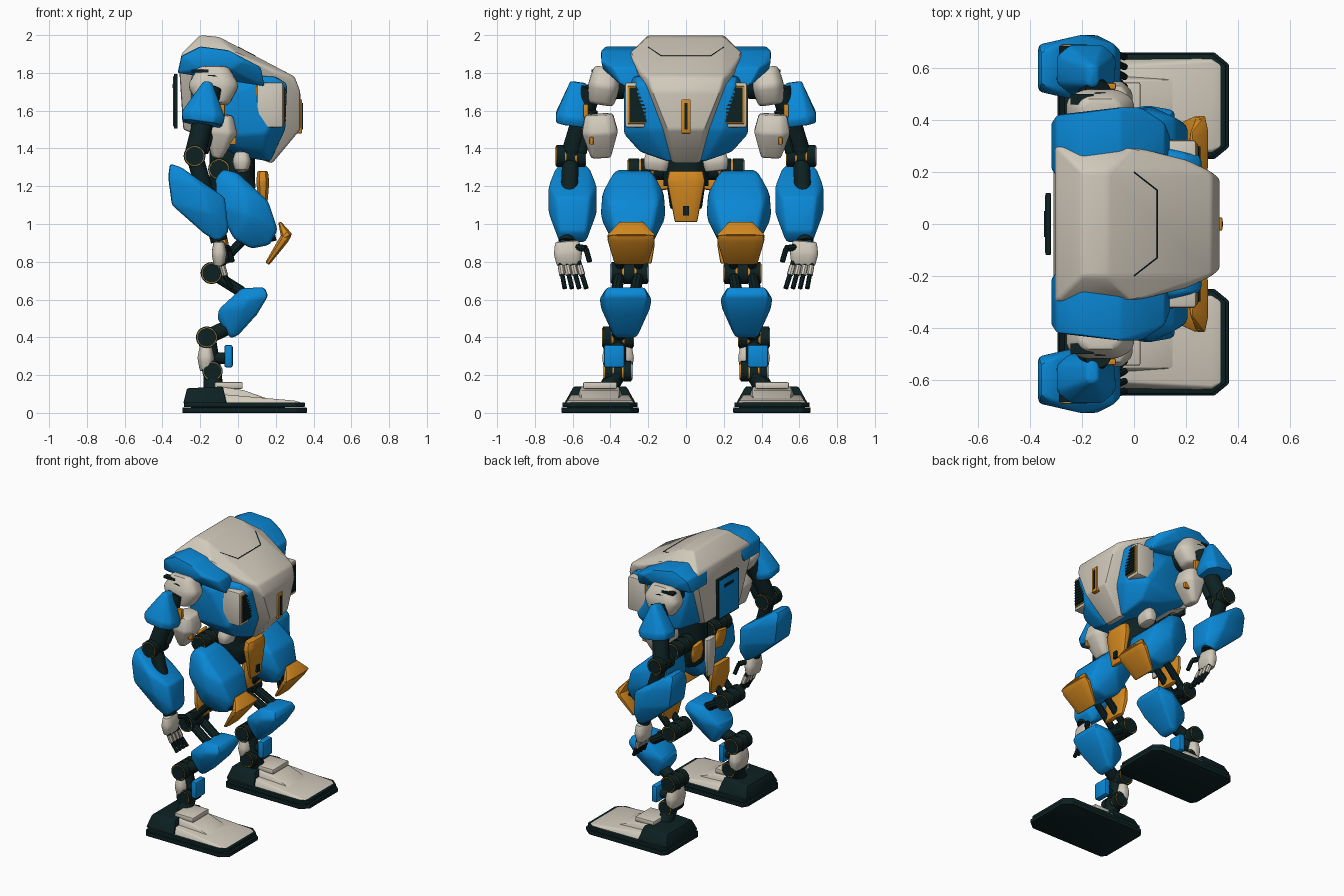
import bpy, bmesh, math
from mathutils import Vector

cube = bpy.data.objects.get("Cube")
if cube:
    bpy.data.objects.remove(cube, do_unlink=True)


def material(name, red, green, blue_part):
    color = (red, green, blue_part, 1)
    made = bpy.data.materials.new(name)
    made.use_nodes = True
    made.diffuse_color = color
    made.node_tree.nodes["Principled BSDF"].inputs["Base Color"].default_value = color
    return made


blue = material("armor blue", .003, .25, .68)
cream = material("armor cream", .64, .59, .5)
orange = material("accent orange", .66, .25, .014)
dark = material("mechanism dark", .004, .015, .016)


def finish(name, bm, mat, mirror):
    """Make a shaded object from the bmesh; parts on the left are mirrored to the right."""
    bmesh.ops.recalc_face_normals(bm, faces=bm.faces[:])
    mesh = bpy.data.meshes.new(name)
    bm.to_mesh(mesh)
    bm.free()
    mesh.materials.append(mat)
    part = bpy.data.objects.new(name, mesh)
    bpy.context.collection.objects.link(part)
    bpy.ops.object.select_all(action='DESELECT')
    part.select_set(True)
    bpy.context.view_layer.objects.active = part
    bpy.ops.object.shade_smooth_by_angle(angle=math.radians(32))
    if mirror:
        modifier = part.modifiers.new("mirror", 'MIRROR')
        modifier.use_axis = (False, True, False)
        modifier.use_mirror_merge = False
    return part


def hull(name, mat, points, bevel, mirror):
    """Convex solid with softened edges."""
    bm = bmesh.new()
    for point in points:
        bm.verts.new(point)
    bmesh.ops.convex_hull(bm, input=bm.verts[:])
    loose = [vert for vert in bm.verts if not vert.link_faces]
    bmesh.ops.delete(bm, geom=loose, context='VERTS')
    bmesh.ops.dissolve_limit(bm, angle_limit=math.radians(4), verts=bm.verts[:], edges=bm.edges[:])
    if bevel:
        sharp = [edge for edge in bm.edges if edge.calc_face_angle(0) > math.radians(14)]
        bmesh.ops.bevel(bm, geom=sharp, offset=bevel, segments=2, profile=.5,
                        affect='EDGES', clamp_overlap=True)
    return finish(name, bm, mat, mirror)


def profile_solid(name, mat, profile, bevel, middle=0):
    """Side profile of (x, z, half width) around a middle y."""
    points = [(x, middle + side * half, z) for x, z, half in profile for side in (-1, 1)]
    return hull(name, mat, points, bevel, middle > 0)


def pod(name, mat, top, bottom, depth, width, ends=(.7, .7), peak=.5, bevel=.012):
    """Eight-sided armor pod along an axis, fullest at its peak and narrower at both ends."""
    top, bottom = Vector(top), Vector(bottom)
    axis = (bottom - top).normalized()
    across = Vector((0, 1, 0))
    across = (across - axis * across.dot(axis)).normalized()
    forward = axis.cross(across)
    points = []
    for along, scale in ((0, ends[0]), (peak, 1), (1, ends[1])):
        for u, v in ((1, .55), (.55, 1)):
            for su in (-u, u):
                for sv in (-v, v):
                    points.append(top.lerp(bottom, along) + forward * su * depth * scale / 2
                                  + across * sv * width * math.sqrt(scale) / 2)
    return hull(name, mat, points, bevel, top.y > 0)


def box(name, mat, center, size, bevel=.004):
    points = [[c + s * sign / 2 for c, s, sign in zip(center, size, (i, j, k))]
              for i in (-1, 1) for j in (-1, 1) for k in (-1, 1)]
    return hull(name, mat, points, bevel, center[1] > 0)


def rod(name, mat, start, end, radius, sides=20):
    start, end = Vector(start), Vector(end)
    bm = bmesh.new()
    bmesh.ops.create_cone(bm, cap_ends=True, segments=sides, radius1=radius, radius2=radius,
                          depth=(end - start).length)
    matrix = (end - start).to_track_quat('Z', 'Y').to_matrix().to_4x4()
    matrix.translation = (start + end) / 2
    bm.transform(matrix)
    return finish(name, bm, mat, start.y > 0)


def hinge(name, center, width, radius=.058):
    """Grooved hinge across a limb with an orange ring at both ends."""
    def drum(part, mat, shift, length, size):
        reach = Vector((0, length / 2, 0))
        middle = center + Vector((0, shift, 0))
        rod(name + part, mat, middle - reach, middle + reach, radius * size)
    drum("_core", dark, 0, width, .85)
    for i in (-1, 0, 1):
        drum("_band", dark, i * width / 3, width / 3 - .01, 1)
    drum("_ring", orange, 0, width - .004, .9)
    drum("_cap", dark, 0, width + .002, .8)


# Joints of the left limbs
shoulder, elbow = Vector((-.14, .5, 1.72)), Vector((-.23, .61, 1.36))
wrist, hip = Vector((-.1, .63, .91)), Vector((-.1, .21, 1.29))
knee, calf = Vector((-.14, .3, .74)), Vector((-.165, .36, .4))
ankle = Vector((-.135, .36, .22))
foot_middle = .455

# Torso: cream shell wrapped around a wider blue body
shell = profile_solid("torso_shell", cream, [
    (-.29, 1.5, .2), (-.31, 1.8, .3), (-.3, 1.9, .3), (-.2, 2, .2), (-.1, 1.99, .2), (0, 1.9, .3),
    (.2, 1.8, .25), (.3, 1.78, .2), (.33, 1.7, .18), (.33, 1.5, .1), (.18, 1.32, .07)], .02)
profile_solid("torso_body", blue, [
    (.26, 1.74, .26), (.25, 1.5, .2), (.17, 1.33, .1), (0, 1.36, .1), (.14, 1.38, .24),
    (.15, 1.48, .33), (0, 1.4, .26), (-.15, 1.46, .3), (-.25, 1.5, .2), (0, 1.7, .33),
    (-.25, 1.8, .3), (.2, 1.78, .27)], .015)
profile_solid("shoulder_guard", blue, [
    (-.32, 1.8, .09), (-.3, 1.89, .12), (-.2, 1.94, .13), (-.05, 1.92, .15), (.03, 1.86, .15),
    (-.04, 1.82, .14), (-.2, 1.82, .13), (.12, 1.83, .09), (.14, 1.73, .04)], .01, .3)

# Groove on top, laid on the shell
groove = [shell.ray_cast(Vector((x, y, 3)), Vector((0, 0, -1)))[1]
          for x, y in ((0, .2), (.09, .13), (.09, 0))]
for start, end in zip(groove, groove[1:]):
    rod("shell_groove", dark, start, end, .003, 6)

# Front lamp and back hatch
box("lamp_frame", orange, (.32, 0, 1.57), (.04, .05, .18))
box("lamp_slot", dark, (.325, 0, 1.57), (.036, .018, .14), 0)
box("hatch_edge", dark, (-.33, 0, 1.65), (.02, .24, .29))
box("hatch", blue, (-.333, 0, 1.65), (.02, .22, .27))
box("hatch_handle", dark, (-.336, 0, 1.73), (.02, .1, .02), 0)

# Chest vents
vent = Vector((.17, .255, 1.63))
box("vent_housing", cream, vent, (.14, .135, .24), .012)
box("vent_frame", orange, vent, (.152, .11, .2))
box("vent_grille", dark, vent, (.16, .09, .185), 0)
for i in range(-4, 5):
    box("vent_slat", dark, vent + Vector((0, 0, i * .02)), (.17, .085, .009), 0)

# Waist and pelvis
rod("waist", dark, (-.03, 0, 1.2), (-.03, 0, 1.45), .12)
pod("pelvis", dark, (-.03, 0, 1.32), (-.02, 0, 1.08), .24, .2)
pod("hip_cover", cream, (.02, .15, 1.38), (.02, .16, 1.28), .1, .14)
pod("front_guard", orange, (.13, 0, 1.28), (.135, 0, 1.01), .07, .2, (.8, .35), .2)
box("front_guard_slot", dark, (.15, 0, 1.07), (.03, .03, .05), 0)
pod("tail_guard", cream, (-.19, 0, 1.3), (-.19, 0, 1.03), .04, .1, (1, .5))
pod("rear_hip_guard", orange, (-.19, .14, 1.31), (-.17, .12, 1.18), .04, .12)
hinge("hip_hinge", hip, .2)

# Shoulders and upper arms
rod("shoulder_axle", dark, (-.13, .25, 1.74), shoulder, .07)
pod("shoulder_ball", cream, (-.13, .42, 1.83), (-.13, .45, 1.63), .27, .17, (.6, .6), .5, .02)
box("shoulder_slot", dark, (-.2, .48, 1.81), (.09, .04, .015), 0)
pod("upper_arm_plate", blue, (-.16, .57, 1.75), (-.19, .6, 1.53), .23, .19, (.2, .9), .8)
box("upper_arm_mark", orange, (-.09, .53, 1.6), (.04, .025, .07))
pod("inner_arm_plate", cream, (-.08, .46, 1.58), (-.11, .45, 1.35), .18, .19, (.6, .3), .4)
box("inner_arm_mark", orange, (-.03, .5, 1.44), (.04, .02, .04))
rod("upper_arm", dark, shoulder, elbow, .055)
rod("arm_piston", dark, (-.12, .49, 1.6), (-.18, .55, 1.38), .025)
hinge("elbow", elbow, .16)

# Forearms and hands
rod("forearm_core", dark, elbow, wrist, .045)
profile_solid("forearm", blue, [
    (-.36, 1.32, .06), (-.3, 1.3, .09), (-.07, 1.14, .09), (-.05, .96, .07), (-.1, .9, .07),
    (-.18, .95, .08), (-.35, 1.1, .09), (-.37, 1.25, .09), (-.2, 1.2, .13), (-.15, 1.06, .13)],
    .014, .6)
pod("palm", cream, wrist, wrist - Vector((0, .01, .13)), .08, .15)
for i in range(4):
    base = wrist + Vector((.01, i * .032 - .06, -.11))
    knuckle = base + Vector((.02, i * .003 - .02, -.07))
    tip = knuckle + Vector((.035, i * .003 - .022, -.07))
    rod("finger", dark, base, knuckle, .015, 8)
    rod("finger_plate", cream, base.lerp(knuckle, .3), knuckle, .017, 8)
    rod("fingertip", dark, knuckle, tip, .013, 8)
thumb = wrist + Vector((.05, -.1, -.04))
rod("thumb", dark, wrist - Vector((0, .03, .03)), thumb, .018, 8)
rod("thumb_tip", dark, thumb, thumb + Vector((.02, -.02, -.07)), .014, 8)

# Thighs and knees
profile_solid("thigh", blue, [
    (-.12, 1.24, .1), (-.08, 1.29, .09), (0, 1.27, .1), (.16, 1.12, .13), (.21, .97, .1),
    (.17, .89, .09), (.07, .87, .09), (-.02, .92, .11), (-.12, 1.1, .12), (.03, 1.17, .165),
    (.06, 1.04, .175)], .018, .28)
pod("knee_upper", orange, (.22, .29, 1.01), (.26, .29, .93), .06, .25, (.25, 1), .9, .006)
pod("knee_lower", orange, (.265, .29, .95), (.155, .29, .79), .05, .25, (.9, .5), .2, .006)
pod("rear_thigh_guard", orange, (-.09, .27, 1), (-.06, .27, .79), .05, .21)
for side in (-.05, .05):
    offset = Vector((0, side, 0))
    rod("knee_link", dark, Vector((.05, .3, .94)) + offset, knee + offset, .024, 10)
    rod("knee_piston", dark, Vector((.2, .3, .93)) + offset, Vector((.08, .3, .9)) + offset, .018, 10)
    rod("shin_link", dark, knee + offset, Vector((.02, .32, .64)) + offset, .03, 10)
hinge("knee_hinge", knee, .2)

# Shins and ankles
profile_solid("shin", blue, [
    (-.11, .5, .06), (-.1, .55, .09), (.02, .66, .1), (.14, .665, .1), (.16, .62, .12),
    (.1, .52, .1), (0, .41, .06), (-.04, .395, .06), (.05, .6, .14), (.02, .55, .13)], .014, .32)
rod("calf_link", dark, calf, (-.04, .34, .46), .04)
hinge("calf_hinge", calf, .17)
rod("lower_leg", dark, calf, ankle, .047)
pod("lower_leg_cover", cream, (-.17, .36, .36), (-.17, .36, .22), .09, .17)
box("lower_leg_plate", blue, (-.05, .38, .3), (.045, .11, .12), .012)
rod("plate_mount", dark, (-.16, .37, .29), (-.06, .37, .29), .03)
hinge("ankle_hinge", ankle, .15, .054)
rod("ankle_post", dark, ankle, (-.13, .43, .1), .05)

# Feet: dark sole and heel, cream toe cover and instep
outline = ((-.295, .17), (-.27, .205), (.31, .205), (.365, .16))
for name, low, high, shrink in (("sole", 0, .028, 1), ("sole_rim", .03, .055, .97)):
    profile_solid(name, dark, [(x * shrink, z, half * shrink) for z in (low, high)
                               for x, half in outline], .004, foot_middle)
box("sole_core", dark, (0, foot_middle, .03), (.5, .35, .03), 0)
profile_solid("heel", dark, [(-.29, .05, .18), (-.27, .13, .14), (-.08, .14, .14),
                             (-.06, .05, .19)], .008, foot_middle)
profile_solid("toe_cover", cream, [(-.1, .05, .18), (-.1, .1, .15), (.3, .05, .185), (.3, .065, .17),
                                   (.35, .05, .15)], .005, foot_middle)
profile_solid("instep", cream, [(-.12, .1, .12), (-.1, .14, .1), (.03, .12, .1), (.2, .06, .1)],
              .006, foot_middle)
box("instep_block", cream, (-.05, foot_middle, .145), (.15, .18, .035), .008)
